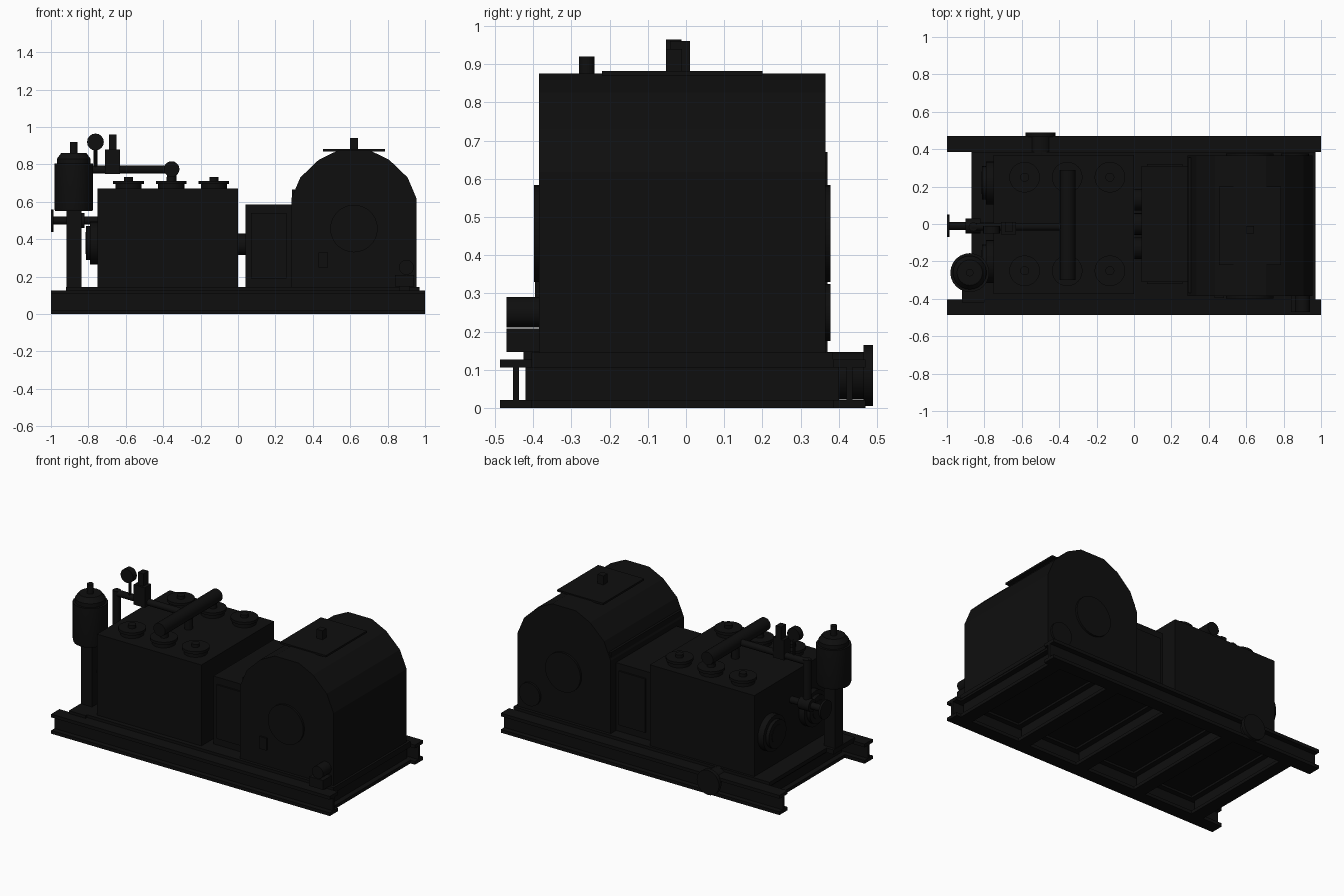
import bpy, bmesh, math
from mathutils import Vector, Matrix

cube = bpy.data.objects.get("Cube")
if cube:
    bpy.data.objects.remove(cube, do_unlink=True)

black = bpy.data.materials.new("black paint")
black.use_nodes = True
colour = (0.0045, 0.0045, 0.0045, 1)
black.diffuse_color = colour
black.node_tree.nodes["Principled BSDF"].inputs["Base Color"].default_value = colour


def finish(name, bm, smooth=False):
    bmesh.ops.recalc_face_normals(bm, faces=bm.faces)
    mesh = bpy.data.meshes.new(name)
    bm.to_mesh(mesh)
    bm.free()
    mesh.materials.append(black)
    obj = bpy.data.objects.new(name, mesh)
    bpy.context.collection.objects.link(obj)
    if smooth:
        bpy.ops.object.select_all(action='DESELECT')
        obj.select_set(True)
        bpy.context.view_layer.objects.active = obj
        bpy.ops.object.shade_smooth_by_angle(angle=math.radians(35))
    return obj


def box(name, x, y, z):
    """Box from (min, max) ranges."""
    bm = bmesh.new()
    size = [r[1] - r[0] for r in (x, y, z)]
    mid = [(r[1] + r[0]) / 2 for r in (x, y, z)]
    bmesh.ops.create_cube(bm, size=1, matrix=Matrix.Translation(mid) @ Matrix.Diagonal((*size, 1)))
    return finish(name, bm)


def rod(name, start, end, radius, sides=20):
    """Cylinder between two points."""
    a, b = Vector(start), Vector(end)
    turn = (b - a).to_track_quat('Z', 'Y').to_matrix().to_4x4()
    bm = bmesh.new()
    bmesh.ops.create_cone(bm, cap_ends=True, segments=sides, radius1=radius, radius2=radius,
                          depth=(b - a).length, matrix=Matrix.Translation((a + b) / 2) @ turn)
    return finish(name, bm, True)


def prism(name, outline, lo, hi, axis):
    """Outline in the plane across the axis, extruded from lo to hi."""
    def place(p, t):
        return (t, p[0], p[1]) if axis == 'x' else (p[0], t, p[1])
    bm = bmesh.new()
    face = bm.faces.new([bm.verts.new(place(p, lo)) for p in outline])
    out = bmesh.ops.extrude_face_region(bm, geom=[face])
    shift = (hi - lo, 0, 0) if axis == 'x' else (0, hi - lo, 0)
    bmesh.ops.translate(bm, vec=shift, verts=[v for v in out['geom'] if isinstance(v, bmesh.types.BMVert)])
    return finish(name, bm)


def lathe(name, profile, centre, sides=24):
    """Stack of (radius, height) points spun about the vertical."""
    bm = bmesh.new()
    pts = [bm.verts.new((centre[0] + r, centre[1], z)) for r, z in profile]
    edges = [bm.edges.new(pair) for pair in zip(pts, pts[1:])]
    bmesh.ops.spin(bm, geom=pts + edges, cent=(*centre, 0), axis=(0, 0, 1),
                   angle=math.tau, steps=sides)
    bmesh.ops.remove_doubles(bm, verts=bm.verts, dist=0.0005)
    return finish(name, bm, True)


def i_outline(mid, width, top):
    flange, web = 0.021, 0.008
    half = [(width / 2, 0), (width / 2, flange), (web, flange),
            (web, top - flange), (width / 2, top - flange), (width / 2, top)]
    return [(mid + u, v) for u, v in half] + [(mid - u, v) for u, v in reversed(half)]


# Skid: long rails, cross beams and deck
for name, y in (("front_rail", -0.445), ("back_rail", 0.428)):
    prism(name, i_outline(y, 0.084, 0.127), -1, 1, 'x')
for i in range(5):
    prism(f"cross_beam_{i + 1}", i_outline(0.925 - 0.435 * i, 0.085, 0.127), -0.42, 0.40, 'y')
box("deck", (-0.87, 0.97), (-0.405, 0.385), (0.12, 0.145))

# Pump block with two rows of valve covers
box("pump_block", (-0.75, 0), (-0.375, 0.37), (0.145, 0.67))
for row, y in (("front", -0.25), ("back", 0.25)):
    for i in range(3):
        lathe(f"{row}_valve_cover_{i + 1}",
              [(0, 0.66), (0.07, 0.66), (0.07, 0.695), (0.082, 0.695), (0.082, 0.712),
               (0.024, 0.712), (0.024, 0.732), (0, 0.732)], (-0.585 + 0.228 * i, y))
for name, y in (("front_end_flange", -0.2), ("back_end_flange", 0.22)):
    rod(name, (-0.79, y, 0.38), (-0.74, y, 0.38), 0.115, 24)
    rod(name + "_cap", (-0.812, y, 0.38), (-0.78, y, 0.38), 0.09, 24)
    rod(name + "_hub", (-0.815, y, 0.38), (-0.8, y, 0.38), 0.06)

# Crosshead housing and plunger rods
box("crosshead_housing", (0.04, 0.3), (-0.31, 0.31), (0.145, 0.585))
for i, y in enumerate((-0.13, 0, 0.13)):
    rod(f"plunger_rod_{i + 1}", (-0.01, y, 0.373), (0.05, y, 0.373), 0.058)
for name, y in (("front_housing_panel", -0.31), ("back_housing_panel", 0.31)):
    box(name, (0.07, 0.26), (y - 0.01, y + 0.01), (0.19, 0.54))

# Gear case with faceted crown
half_crown = [(0.335, 0.145), (0.335, 0.617), (0.287, 0.73), (0.188, 0.825), (0.085, 0.875)]
crown = [(0.62 + u, z) for u, z in half_crown] + [(0.62 - u, z) for u, z in reversed(half_crown)]
prism("gear_case", crown, -0.385, 0.365, 'y')
box("gear_case_ledge", (0.29, 0.33), (-0.37, 0.355), (0.145, 0.665))
box("inspection_lid", (0.455, 0.785), (-0.22, 0.2), (0.87, 0.882))
box("breather", (0.6, 0.642), (-0.052, -0.01), (0.88, 0.94))
for name, y, out in (("front", -0.385, -0.013), ("back", 0.365, 0.013)):
    rod(name + "_bearing_cover", (0.62, y - out, 0.457), (0.62, y + out, 0.457), 0.127, 28)
rod("back_shaft_cover", (0.86, 0.355, 0.25), (0.86, 0.378, 0.25), 0.075, 24)
box("front_gauge_plate", (0.43, 0.48), (-0.395, -0.38), (0.25, 0.33))

# Drain fittings beside the gear case
rod("drain_filter", (0.9, -0.38, 0.25), (0.9, -0.47, 0.25), 0.04)
box("drain_valve", (0.84, 0.94), (-0.47, -0.38), (0.147, 0.208))
box("drain_foot", (0.86, 0.92), (-0.425, -0.38), (0.12, 0.15))

# Suction pipe through the back rail
rod("suction_pipe", (-0.5, 0.37, 0.084), (-0.5, 0.47, 0.084), 0.062, 24)
rod("suction_flange", (-0.5, 0.465, 0.085), (-0.5, 0.49, 0.085), 0.08, 24)

# Discharge manifold and outlet
rod("manifold", (-0.355, -0.3, 0.775), (-0.355, 0.29, 0.775), 0.042)
for i, y in enumerate((-0.25, 0, 0.25)):
    rod(f"manifold_riser_{i + 1}", (-0.355, y, 0.66), (-0.355, y, 0.76), 0.025, 12)
rod("discharge_pipe", (-0.36, -0.015, 0.772), (-0.87, -0.015, 0.772), 0.021, 16)
rod("discharge_drop", (-0.86, -0.015, 0.79), (-0.86, -0.015, 0.48), 0.024, 16)
rod("outlet_pipe", (-0.74, -0.01, 0.5), (-1, -0.01, 0.5), 0.022, 16)
rod("outlet_collar", (-0.9, -0.01, 0.5), (-0.82, -0.01, 0.5), 0.04, 16)
rod("outlet_flange", (-1, -0.01, 0.5), (-0.986, -0.01, 0.5), 0.06, 20)

# Relief valve and pressure gauge
box("relief_valve_body", (-0.71, -0.63), (-0.055, 0.01), (0.75, 0.88))
box("relief_valve_cap", (-0.69, -0.65), (-0.042, 0.01), (0.87, 0.96))
rod("gauge_stem", (-0.762, -0.02, 0.77), (-0.762, -0.02, 0.89), 0.01, 10)
rod("gauge", (-0.762, -0.052, 0.92), (-0.762, -0.012, 0.92), 0.045, 16)

# Filter canister on its post
box("filter_post", (-0.917, -0.838), (-0.3, -0.22), (0.127, 0.56))
box("filter_bracket", (-0.92, -0.8), (-0.42, -0.2), (0.115, 0.145))
lathe("filter_canister",
      [(0, 0.55), (0.1, 0.55), (0.104, 0.565), (0.104, 0.805), (0.09, 0.805), (0.09, 0.83),
       (0.068, 0.86), (0.02, 0.86), (0.02, 0.92), (0, 0.92)], (-0.878, -0.26))
